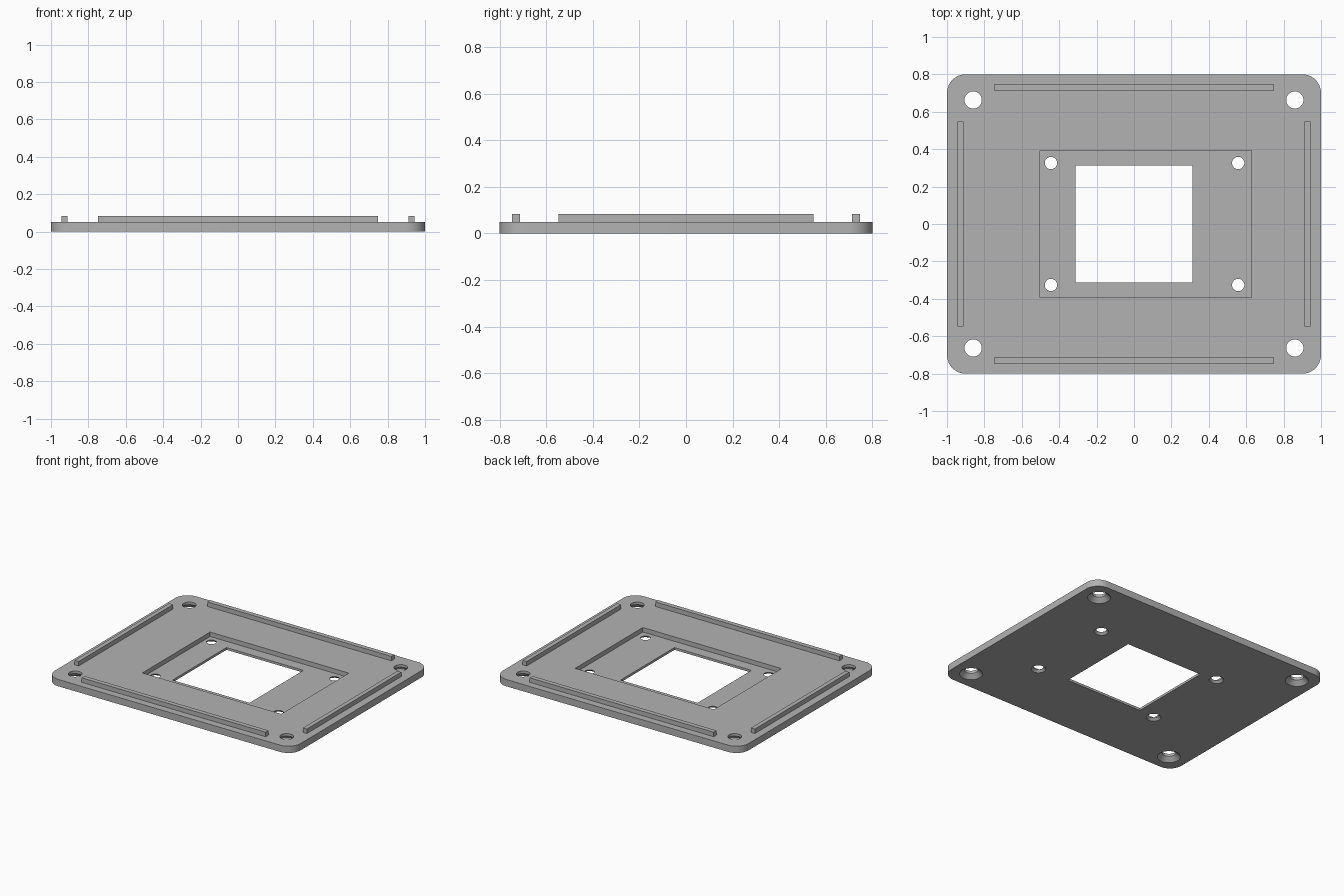
import bpy
import bmesh
from math import radians

cube = bpy.data.objects.get("Cube")
if cube:
    bpy.data.objects.remove(cube, do_unlink=True)

PLATE_TOP = 0.05
RIDGE_TOP = 0.083
FLOOR = 0.017      # height of the recess floor

grey = bpy.data.materials.new("mid grey")
grey.use_nodes = True
colour = (0.45, 0.45, 0.45, 1)
grey.diffuse_color = colour
grey.node_tree.nodes["Principled BSDF"].inputs["Base Color"].default_value = colour


def make_object(name, bm):
    bmesh.ops.recalc_face_normals(bm, faces=bm.faces)
    mesh = bpy.data.meshes.new(name)
    bm.to_mesh(mesh)
    bm.free()
    mesh.materials.append(grey)
    obj = bpy.data.objects.new(name, mesh)
    bpy.context.collection.objects.link(obj)
    return obj


def box(name, x, y, z, corner=0):
    """Box from (min, max) ranges, with optional rounded upright edges."""
    bm = bmesh.new()
    bmesh.ops.create_cube(bm, size=1)
    for v in bm.verts:
        v.co = [r[0] if c < 0 else r[1] for c, r in zip(v.co, (x, y, z))]
    if corner:
        upright = [e for e in bm.edges
                   if abs(e.verts[0].co.z - e.verts[1].co.z) > 0.001]
        bmesh.ops.bevel(bm, geom=upright, offset=corner, segments=12,
                        profile=0.5, affect='EDGES')
    return make_object(name, bm)


def screw_cutter(x, y, hole, head):
    """Straight hole with a 45 degree countersink opening downwards."""
    bm = bmesh.new()
    low = 0.01
    profile = [(0, -low), (head + low, -low), (hole, head - hole),
               (hole, PLATE_TOP + low), (0, PLATE_TOP + low)]
    verts = [bm.verts.new((x + r, y, z)) for r, z in profile]
    edges = [bm.edges.new(pair) for pair in zip(verts, verts[1:])]
    bmesh.ops.spin(bm, geom=verts + edges, cent=(x, y, 0), axis=(0, 0, 1),
                   angle=radians(360), steps=40)
    bmesh.ops.remove_doubles(bm, verts=bm.verts, dist=0.0001)
    return make_object("screw_cutter", bm)


def cut(target, cutter):
    cutter.hide_render = True
    mod = target.modifiers.new("cut", 'BOOLEAN')
    mod.operation = 'DIFFERENCE'
    mod.solver = 'EXACT'
    mod.object = cutter
    bpy.context.view_layer.objects.active = target
    bpy.ops.object.modifier_apply(modifier=mod.name)
    bpy.data.objects.remove(cutter, do_unlink=True)


# Rounded base plate
plate = box("base_plate", (-1, 1), (-0.8, 0.8), (0, PLATE_TOP), corner=0.1)

# Off-centre recess and square window
cut(plate, box("recess_cutter", (-0.502, 0.627), (-0.393, 0.393), (FLOOR, 0.1)))
cut(plate, box("window_cutter", (-0.313, 0.313), (-0.313, 0.313), (-0.1, 0.1)))

# Countersunk corner holes and smaller holes in the recess
for side in (-1, 1):
    for x in (-0.86, 0.86):
        cut(plate, screw_cutter(x, side * 0.663, 0.046, 0.077))
    for x in (-0.444, 0.557):
        cut(plate, screw_cutter(x, side * 0.326, 0.033, 0.049))

# Raised ridges along the four edges
ridge_z = (PLATE_TOP - 0.005, RIDGE_TOP)
for y, name in ((-0.73, "front_ridge"), (0.73, "back_ridge")):
    box(name, (-0.748, 0.748), (y - 0.017, y + 0.017), ridge_z)
for x, name in ((-0.928, "right_ridge"), (0.928, "left_ridge")):
    box(name, (x - 0.016, x + 0.016), (-0.548, 0.548), ridge_z)

# Smooth the round corners and holes, keep the other edges sharp
bpy.ops.object.select_all(action='DESELECT')
plate.select_set(True)
bpy.context.view_layer.objects.active = plate
bpy.ops.object.shade_smooth_by_angle(angle=radians(30))
